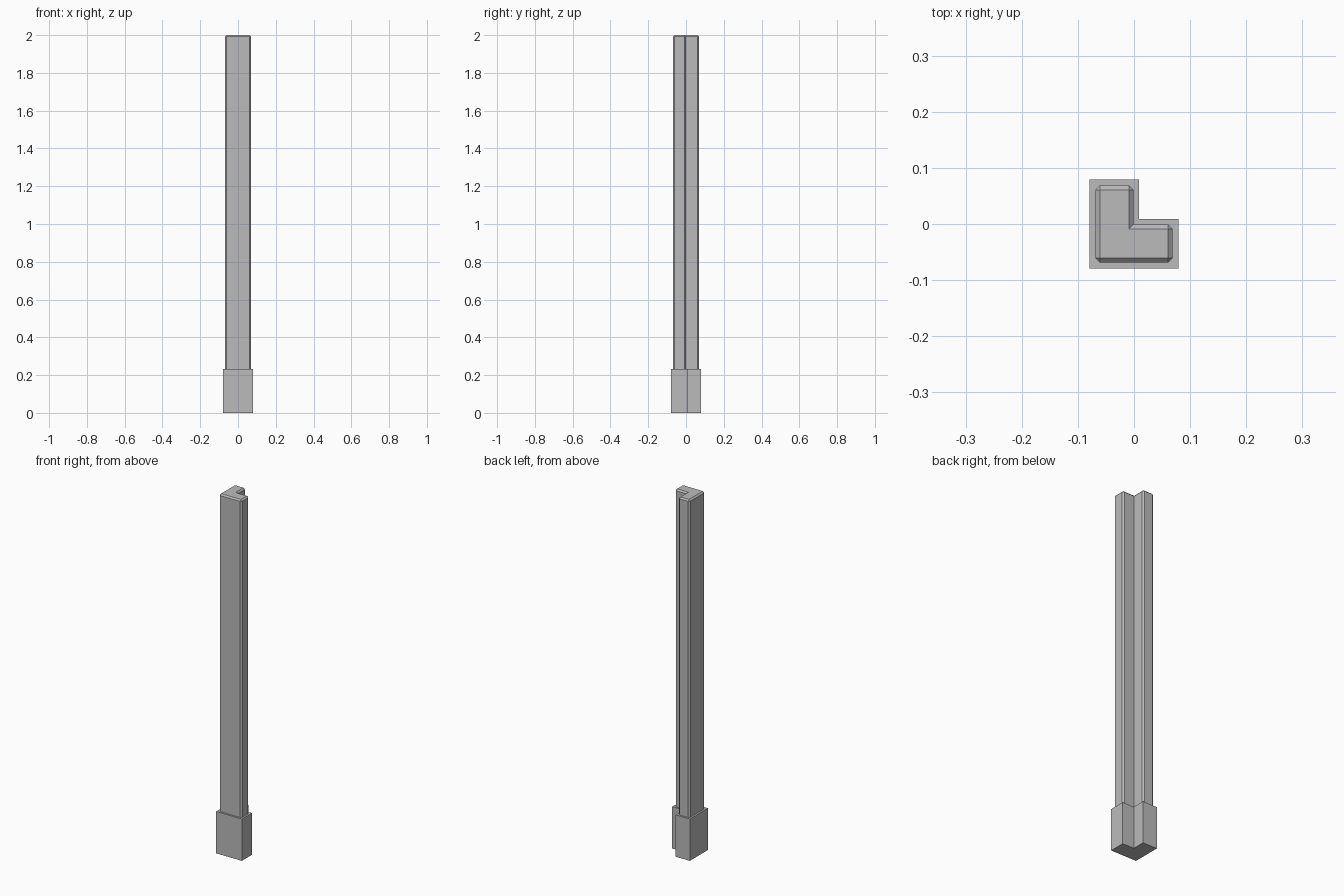
import bpy, bmesh

if "Cube" in bpy.data.objects:
    bpy.data.objects.remove(bpy.data.objects["Cube"])

# One neutral grey for the whole post
grey = bpy.data.materials.new("neutral_grey")
grey.diffuse_color = (0.5, 0.5, 0.5, 1.0)
grey.use_nodes = True
grey.node_tree.nodes["Principled BSDF"].inputs["Base Color"].default_value = grey.diffuse_color


def l_prism(name, half, notch, z0, z1, chamfer=0.0):
    """Extruded L profile with the notch at +x +y, optional chamfered outer edges."""
    profile = [(-half, -half), (half, -half), (half, notch),
               (notch, notch), (notch, half), (-half, half)]
    bm = bmesh.new()
    base = bm.faces.new([bm.verts.new((x, y, z0)) for x, y in profile])
    top = bmesh.ops.extrude_face_region(bm, geom=[base], use_keep_orig=True)
    verts = [v for v in top["geom"] if isinstance(v, bmesh.types.BMVert)]
    bmesh.ops.translate(bm, verts=verts, vec=(0, 0, z1 - z0))
    bmesh.ops.recalc_face_normals(bm, faces=bm.faces)
    if chamfer:
        # every convex edge except those around the bottom
        edges = [e for e in bm.edges if e.is_convex
                 and max(v.co.z for v in e.verts) > z0 + 0.001]
        bmesh.ops.bevel(bm, geom=edges, offset=chamfer, offset_type='OFFSET',
                        segments=1, profile=0.5, affect='EDGES')
    mesh = bpy.data.meshes.new(name)
    bm.to_mesh(mesh)
    bm.free()
    mesh.materials.append(grey)
    obj = bpy.data.objects.new(name, mesh)
    bpy.context.collection.objects.link(obj)
    return obj


# Wider foot block
l_prism("corner_post_base", 0.079, 0.0085, 0.0, 0.233)

# Tall chamfered shaft
l_prism("corner_post_shaft", 0.069, -0.001, 0.23, 2.0, chamfer=0.008)
